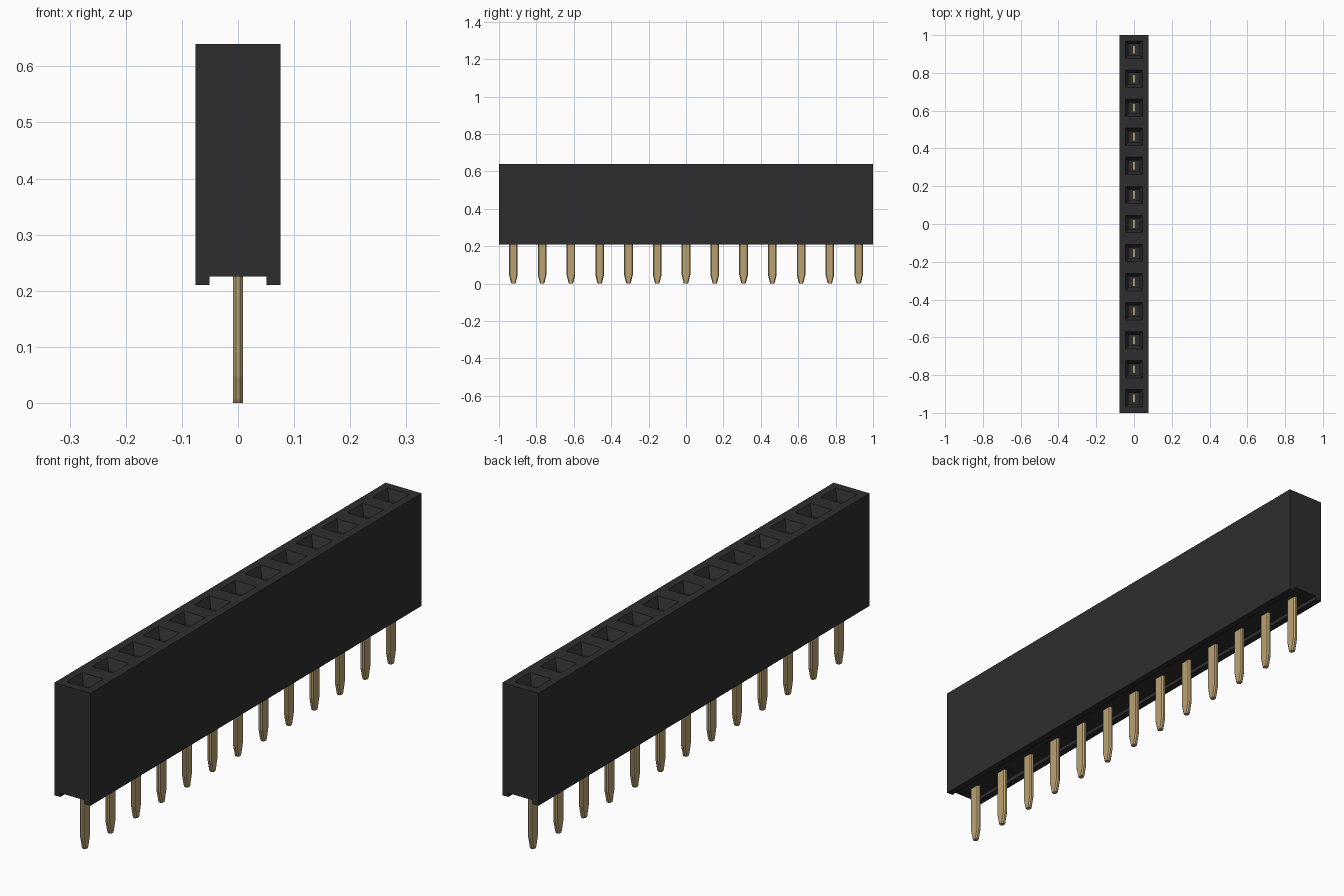
import bpy
import bmesh

if "Cube" in bpy.data.objects:
    bpy.data.objects.remove(bpy.data.objects["Cube"])

COUNT = 13
PITCH = 2 / COUNT


def material(name, color):
    mat = bpy.data.materials.new(name)
    mat.use_nodes = True
    mat.diffuse_color = color
    bsdf = mat.node_tree.nodes["Principled BSDF"]
    bsdf.inputs["Base Color"].default_value = color
    bsdf.inputs["Roughness"].default_value = 0.6
    return mat


def add_object(name, bm, mat):
    bmesh.ops.recalc_face_normals(bm, faces=bm.faces)
    mesh = bpy.data.meshes.new(name)
    bm.to_mesh(mesh)
    bm.free()
    mesh.materials.append(mat)
    obj = bpy.data.objects.new(name, mesh)
    bpy.context.collection.objects.link(obj)
    return obj


def loft(bm, rings):
    """Skin a list of closed point rings and cap both ends."""
    loops = [[bm.verts.new(p) for p in ring] for ring in rings]
    n = len(loops[0])
    for a, b in zip(loops, loops[1:]):
        for i in range(n):
            j = (i + 1) % n
            bm.faces.new((a[i], a[j], b[j], b[i]))
    bm.faces.new(loops[0][::-1])
    bm.faces.new(loops[-1])


black = material("black plastic", (0.027, 0.027, 0.027, 1))
gold = material("gold metal", (0.49, 0.36, 0.17, 1))

# Housing: grooved profile swept along y, one segment per socket
half = [(0.051, 0.225), (0.051, 0.21), (0.076, 0.21), (0.076, 0.64)]
profile = half + [(-x, z) for x, z in reversed(half)]
bm = bmesh.new()
loft(bm, [[(x, -1 + k * PITCH, z) for x, z in profile] for k in range(COUNT + 1)])
bmesh.ops.recalc_face_normals(bm, faces=bm.faces)

# Sockets: a rim, a funnel and a straight shaft in each top cell
tops = [f for f in bm.faces if f.normal.z > 0.9 and f.calc_center_median().z > 0.6]
bmesh.ops.inset_individual(bm, faces=tops, thickness=0.031, use_even_offset=True)
bmesh.ops.inset_individual(bm, faces=tops, thickness=0.017, depth=-0.035,
                           use_even_offset=True)
floors = bmesh.ops.extrude_discrete_faces(bm, faces=tops)["faces"]
for floor in floors:
    for v in floor.verts:
        v.co.z = 0.27
# Weld the shaft walls to the funnel edges
bmesh.ops.remove_doubles(bm, verts=bm.verts, dist=0.0001)
add_object("housing", bm, black)


# Pins: chamfered flat bars with tapered tips
def pin_ring(y, hy, z):
    quarter = [(0.0085, hy - 0.005), (0.004, hy)]
    side = quarter + [(-x, w) for x, w in reversed(quarter)]
    return [(x, y + w, z) for x, w in side + [(-x, -w) for x, w in side]]


bm = bmesh.new()
sections = [(0.0, 0.010), (0.006, 0.013), (0.047, 0.023), (0.40, 0.023)]
for k in range(COUNT):
    y = -1 + (k + 0.5) * PITCH
    loft(bm, [pin_ring(y, hy, z) for z, hy in sections])
add_object("pins", bm, gold)
